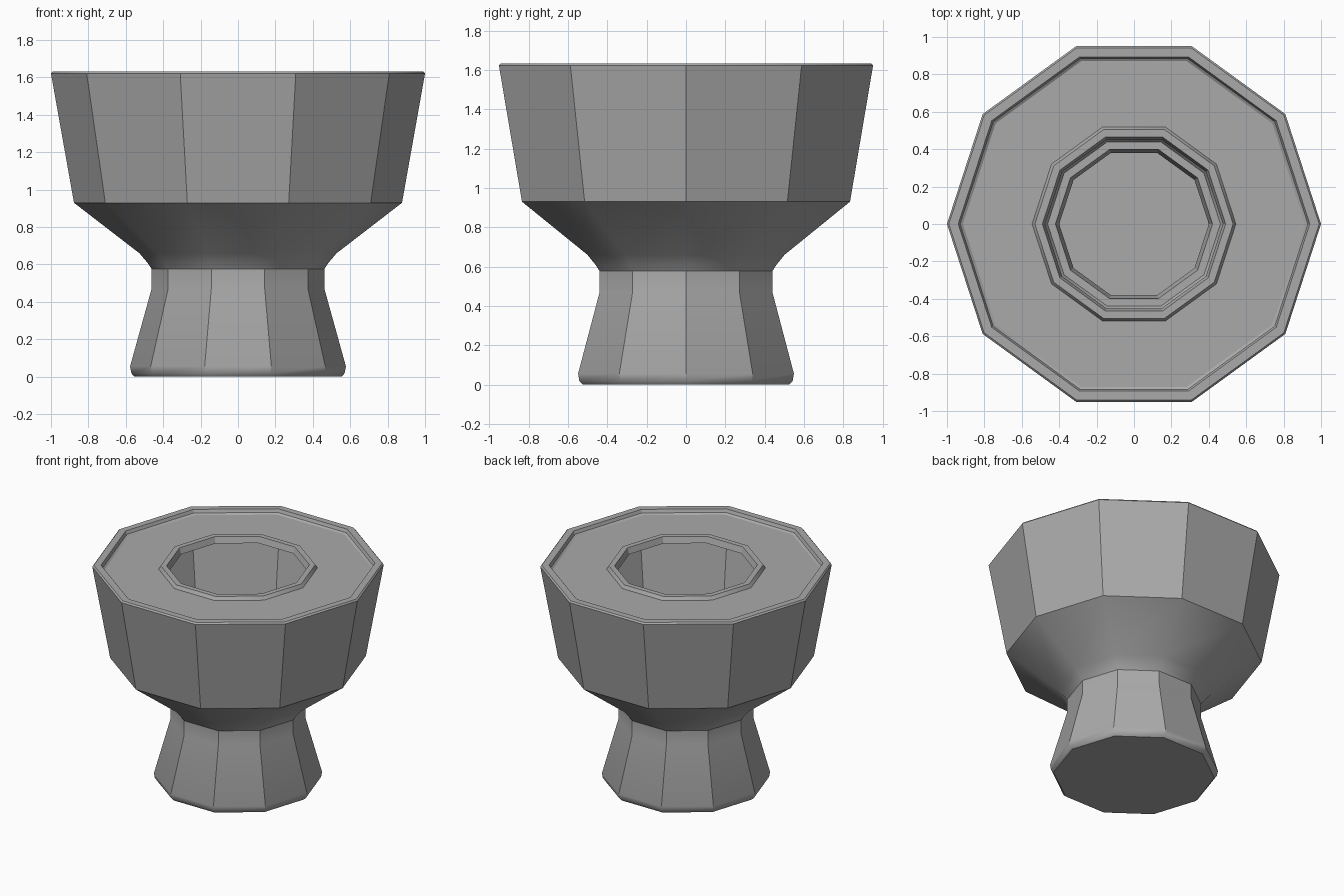
import bpy, bmesh
from math import cos, sin, pi, radians

if "Cube" in bpy.data.objects:
    bpy.data.objects.remove(bpy.data.objects["Cube"])

SIDES = 10


def lathe(name, profile, cap=False):
    """Sweep (radius, z) points round z in ten sides, sharp only at hard angles."""
    bm = bmesh.new()
    rings = [[bm.verts.new((r * cos(2 * pi * i / SIDES), r * sin(2 * pi * i / SIDES), z))
              for i in range(SIDES)] for r, z in profile]
    for a, b in zip(rings, rings[1:]):
        for i in range(SIDES):
            j = (i + 1) % SIDES
            bm.faces.new((a[i], a[j], b[j], b[i]))
    if cap:
        bm.faces.new(rings[0][::-1])
    mesh = bpy.data.meshes.new(name)
    bm.to_mesh(mesh)
    bm.free()
    mesh.shade_smooth()
    mesh.set_sharp_from_angle(angle=radians(32))
    obj = bpy.data.objects.new(name, mesh)
    bpy.context.collection.objects.link(obj)
    mesh.materials.append(grey)


# Darker grey than the default
grey = bpy.data.materials.new("dark_grey")
grey.diffuse_color = (0.4, 0.4, 0.4, 1)
grey.use_nodes = True
grey.node_tree.nodes["Principled BSDF"].inputs["Base Color"].default_value = grey.diffuse_color

# Flared foot with a chamfered, closed underside
lathe("foot", [(0.553, 0.0), (0.57, 0.018), (0.577, 0.055), (0.462, 0.47), (0.462, 0.577)], cap=True)

# Smooth cone under the bowl
lathe("bowl_underside", [(0.462, 0.577), (0.482, 0.607), (0.527, 0.66), (0.877, 0.93)])

# Faceted bowl wall and its raised rim
lathe("bowl_wall", [(0.877, 0.93), (1.0, 1.622), (0.99, 1.633), (0.94, 1.633),
                    (0.93, 1.61), (0.915, 1.6)])

# Recessed top panel with a raised collar around the open hole
lathe("top_panel", [(0.915, 1.6), (0.545, 1.6), (0.53, 1.625), (0.49, 1.625), (0.475, 1.58)])

# Ledge inside the neck, seen down through the hole
lathe("neck_ledge", [(0.462, 0.577), (0.42, 0.577), (0.40, 0.5)])
